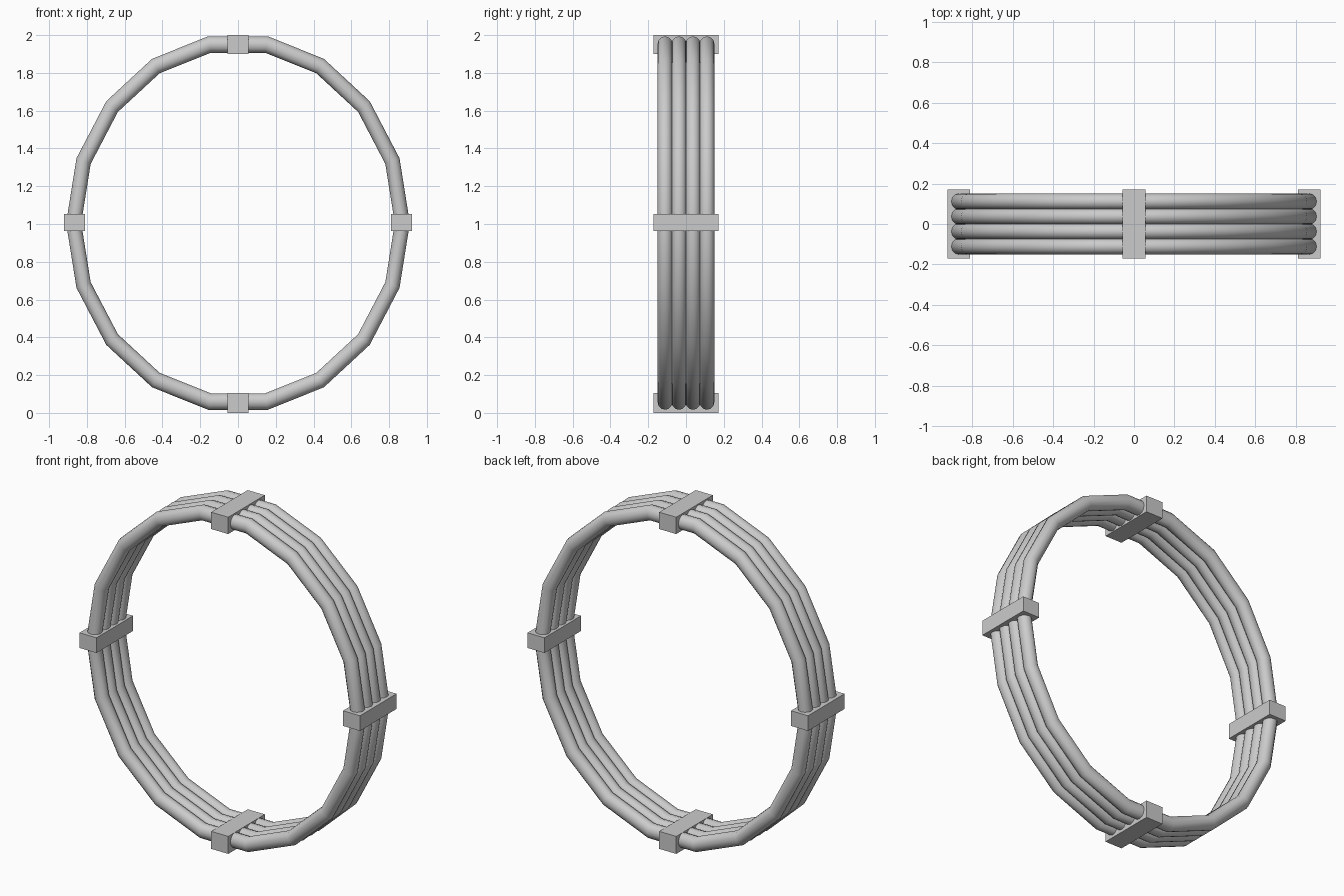
import bpy
from math import radians

if "Cube" in bpy.data.objects:
    bpy.data.objects.remove(bpy.data.objects["Cube"])

CENTER_Z = 1.005

# Four side-by-side hoops: 18-sided, slightly taller than wide
for i in range(4):
    bpy.ops.mesh.primitive_torus_add(
        major_segments=18, minor_segments=12,
        major_radius=0.87, minor_radius=0.04,
        location=(0, (i - 1.5) * 0.074, CENTER_Z),
        rotation=(radians(90), 0, 0))
    hoop = bpy.context.object
    hoop.name = f"hoop_{i + 1}"
    hoop.scale = (1, 1.103, 1)
    bpy.ops.object.transform_apply(location=False, rotation=True, scale=True)
    bpy.ops.object.shade_smooth()


def clamp(name, x, z, width, height):
    bpy.ops.mesh.primitive_cube_add(size=1, location=(x, 0, z))
    block = bpy.context.object
    block.name = name
    block.scale = (width, 0.343, height)
    bpy.ops.object.transform_apply(location=False, rotation=False, scale=True)


# Clamp blocks binding the hoops together
clamp("top_clamp", 0, 1.95, 0.112, 0.1)
clamp("bottom_clamp", 0, 0.052, 0.112, 0.104)
for side, label in ((-1, "left"), (1, "right")):
    clamp(f"{label}_clamp", side * 0.866, 1.007, 0.112, 0.09)
